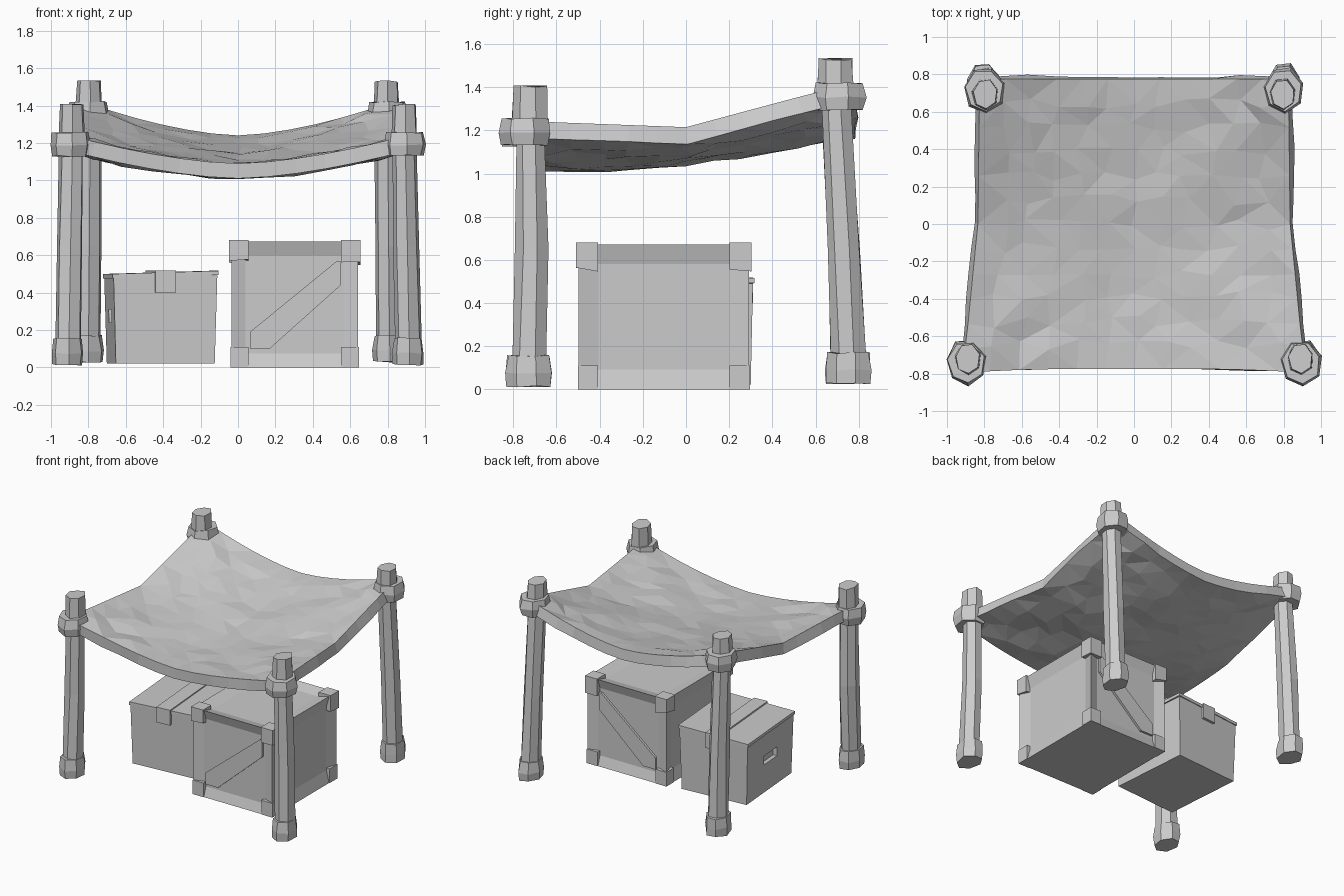
import bpy, bmesh, math, random
from mathutils import Vector, Matrix

if "Cube" in bpy.data.objects:
    bpy.data.objects.remove(bpy.data.objects["Cube"])

random.seed(4)
grey = bpy.data.materials.new("plain grey")
grey.diffuse_color = (0.6, 0.6, 0.6, 1)
grey.use_nodes = True
grey.node_tree.nodes["Principled BSDF"].inputs["Base Color"].default_value = grey.diffuse_color


def finish(bm, name):
    bmesh.ops.recalc_face_normals(bm, faces=bm.faces)
    me = bpy.data.meshes.new(name)
    bm.to_mesh(me)
    bm.free()
    me.materials.append(grey)
    ob = bpy.data.objects.new(name, me)
    bpy.context.collection.objects.link(ob)
    return ob


def add_box(bm, lo, hi):
    size = [b - a for a, b in zip(lo, hi)]
    mid = [(a + b) / 2 for a, b in zip(lo, hi)]
    mat = Matrix.Translation(mid) @ Matrix.Diagonal((*size, 1))
    return bmesh.ops.create_cube(bm, size=1, matrix=mat)["verts"]


def add_loft(bm, rings, sides, wobble=0.0, turn=0.0):
    """Closed skin through elliptical rings given as (x, y, z, rx, ry)."""
    loops = []
    for x, y, z, rx, ry in rings:
        loop = []
        for i in range(sides):
            a = turn + 2 * math.pi * i / sides
            k = 1 + random.uniform(-wobble, wobble)
            dz = random.uniform(-wobble, wobble) * 0.1
            loop.append(bm.verts.new((x + rx * k * math.cos(a), y + ry * k * math.sin(a), z + dz)))
        loops.append(loop)
    for a, b in zip(loops, loops[1:]):
        for i in range(sides):
            j = (i + 1) % sides
            bm.faces.new((a[i], a[j], b[j], b[i]))
    bm.faces.new(loops[0][::-1])
    bm.faces.new(loops[-1])


def post(name, s, foot, top, z0, collar_z, tip_z):
    """Rough pole with a foot block, a collar and a tip; foot and top are (x, y)."""
    (fx, fy), (tx, ty) = foot, top
    fx, tx = fx * s, tx * s
    for part, rings, w in (
        ("foot", [(fx, fy, z0, .082, .105), (fx, fy, z0 + .06, .088, .108),
                  (fx, fy, z0 + .14, .078, .1)], .05),
        ("shaft", [(fx, fy, z0 + .1, .072, .082), ((fx + tx) / 2, (fy + ty) / 2 + .01, .65, .07, .077),
                   (tx, ty, collar_z + .03, .065, .07)], .07),
        ("collar", [(tx * 1.005, ty * 1.03, collar_z, .1, .112), (tx * 1.005, ty * 1.03, collar_z + .06, .112, .125),
                    (tx * 1.005, ty * 1.03, collar_z + .125, .1, .112)], .05),
        ("tip", [(tx, ty, collar_z + .1, .072, .085), (tx, ty, tip_z, .064, .08)], .05),
    ):
        bm = bmesh.new()
        add_loft(bm, rings, 7, w, .3)
        finish(bm, f"{name}_{part}")


for side, s in (("left", -1), ("right", 1)):
    post(f"front_{side}_post", s, (.91, -.725), (.89, -.72), .015, 1.13, 1.405)
    post(f"back_{side}_post", s, (.805, .755), (.795, .695), .03, 1.295, 1.53)


# Sagging cloth roof
def lerp_table(pts, t):
    for (a, va), (b, vb) in zip(pts, pts[1:]):
        if t <= b:
            return va + (vb - va) * (t - a) / (b - a)
    return pts[-1][1]


MID = [(-1, 1.09), (-.25, 1.09), (0, 1.12), (1, 1.24)]
EDGE = [(-1, 1.245), (0, 1.215), (.6, 1.34), (1, 1.42)]
WIDTH = [(-1, .92), (-.7, .89), (0, .835), (1, .825)]
bm = bmesh.new()
bmesh.ops.create_grid(bm, x_segments=12, y_segments=12, size=1)
for v in bm.verts:
    u, w = v.co.x, v.co.y
    inner = abs(u) < .95 and abs(w) < .95
    if inner:
        u += random.uniform(-.04, .04)
        w += random.uniform(-.04, .04)
    x = u * lerp_table(WIDTH, w)
    y = w * (.775 + .025 * abs(u) ** 4 * (w < 0))
    lo, hi = lerp_table(MID, w), lerp_table(EDGE, w)
    z = lo + (hi - lo) * abs(u) ** 1.6
    # folds fanning out of each corner
    if inner:
        dx, dy = 1.02 - abs(u), 1.02 - abs(w)
        z += .03 * math.exp(-math.hypot(dx, dy) / .6) * math.sin(9 * math.atan2(dy, dx))
        z += random.uniform(-.008, .008)
    v.co = (x, y, z)
bmesh.ops.triangulate(bm, faces=bm.faces, quad_method='SHORT_EDGE')
roof = finish(bm, "cloth_roof")
if sum(p.normal.z for p in roof.data.polygons) < 0:
    roof.data.flip_normals()
mod = roof.modifiers.new("thickness", 'SOLIDIFY')
mod.thickness = .08
mod.offset = -1

# Wooden crate with sunken panels on the sides and top
X0, X1, Y0, Y1, H = -.035, .642, -.497, .292, .672
bm = bmesh.new()
add_box(bm, (X0, Y0, 0), (X1, Y1, H))
bm.normal_update()
for f in list(bm.faces):
    n = f.normal.copy()
    if n.z > -.5:
        rim = .105 if abs(n.y) > .5 else .13
        bmesh.ops.inset_individual(bm, faces=[f], thickness=rim, depth=-.025)
finish(bm, "crate_body")

# Slightly raised corner blocks on the crate
bm = bmesh.new()
for x, sx in ((X0, 1), (X1, -1)):
    for y, sy in ((Y0, 1), (Y1, -1)):
        for za, zb, out in ((0, .11, .004), (.56, H + .008, .012)):
            xs = sorted((x - sx * out, x + sx * .09))
            ys = sorted((y - sy * out, y + sy * .09))
            vs = add_box(bm, (xs[0], ys[0], za), (xs[1], ys[1], zb))
            for v in vs:
                if za > 0 and v.co.z < .6:
                    v.co.z += random.uniform(-.02, .02)
finish(bm, "crate_corners")

# Diagonal planks on the crate front and back
PLANK = [(.065, .1), (.17, .1), (.55, .44), (.55, .57), (.53, .57), (.065, .19)]
for name, y in (("front", Y0 + .008), ("back", Y1 - .028)):
    bm = bmesh.new()
    f = bm.faces.new([bm.verts.new((x, y, z)) for x, z in PLANK])
    ext = bmesh.ops.extrude_face_region(bm, geom=[f])["geom"]
    bmesh.ops.translate(bm, vec=(0, .02, 0), verts=[g for g in ext if isinstance(g, bmesh.types.BMVert)])
    finish(bm, f"crate_{name}_plank")

# Cardboard box, wider at the top and turned a little
place = Matrix.Translation((-.413, -.03, 0)) @ Matrix.Rotation(math.radians(4.5), 4, 'Z')
bm = bmesh.new()
for v in add_box(bm, (-.265, -.31, .02), (.265, .31, .49)):
    if v.co.z > .3:
        v.co.x *= 1.05
        v.co.y *= 1.03
carton = finish(bm, "carton_body")
bm = bmesh.new()
for a, b in ((-.285, -.004), (.004, .285)):
    for v in add_box(bm, (a, -.325, .485), (b, .325, .508)):
        v.co.z += v.co.x * .03
lid = finish(bm, "carton_lid_flaps")

# Tape strip over the lid, folded down front and back
bm = bmesh.new()
add_box(bm, (-.056, -.337, .5), (.056, .337, .518))
for s in (-1, 1):
    ys = sorted((s * .31, s * .337))
    add_box(bm, (-.056, ys[0], .40), (.056, ys[1], .51))
tape = finish(bm, "carton_tape")

# Hand slot in the left side of the carton
bm = bmesh.new()
add_box(bm, (-.4, -.10, .24), (-.24, .08, .31))
cutter = finish(bm, "slot_cutter")
cutter.hide_render = True
cutter.display_type = 'WIRE'
cut = carton.modifiers.new("slot", 'BOOLEAN')
cut.operation = 'DIFFERENCE'
cut.solver = 'EXACT'
cut.object = cutter
for ob in (carton, lid, tape, cutter):
    ob.matrix_world = place
